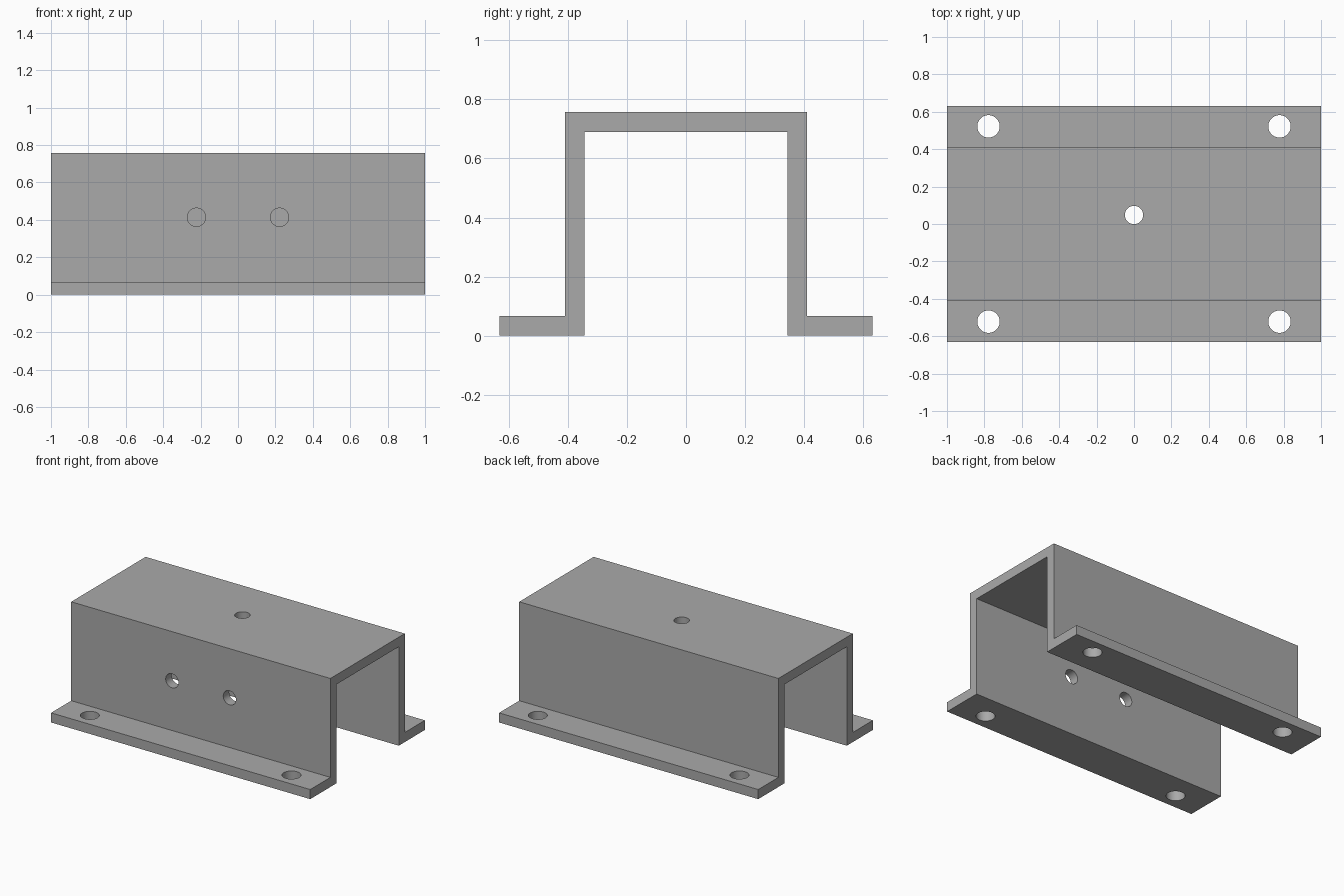
import bpy
import bmesh
from math import pi

cube = bpy.data.objects.get("Cube")
if cube:
    bpy.data.objects.remove(cube, do_unlink=True)

HALF_LENGTH = 1.0
FOOT, OUTER, INNER = 0.632, 0.41, 0.344   # half widths
TOP, UNDER, THICK = 0.757, 0.69, 0.067    # heights

grey = bpy.data.materials.new("plain grey")
grey.use_nodes = True
colour = (0.4, 0.4, 0.4, 1)
grey.diffuse_color = colour
grey.node_tree.nodes["Principled BSDF"].inputs["Base Color"].default_value = colour


def add_object(name, bm):
    bmesh.ops.recalc_face_normals(bm, faces=bm.faces)
    mesh = bpy.data.meshes.new(name)
    bm.to_mesh(mesh)
    bm.free()
    mesh.materials.append(grey)
    obj = bpy.data.objects.new(name, mesh)
    bpy.context.collection.objects.link(obj)
    return obj


# Hat-shaped bracket: half profile mirrored, then extruded along x
half = [(INNER, UNDER), (INNER, 0), (FOOT, 0), (FOOT, THICK), (OUTER, THICK), (OUTER, TOP)]
profile = half + [(-y, z) for y, z in reversed(half)]
bm = bmesh.new()
face = bm.faces.new([bm.verts.new((-HALF_LENGTH, y, z)) for y, z in profile])
extruded = bmesh.ops.extrude_face_region(bm, geom=[face], use_keep_orig=True)
moved = [v for v in extruded["geom"] if isinstance(v, bmesh.types.BMVert)]
bmesh.ops.translate(bm, verts=moved, vec=(2 * HALF_LENGTH, 0, 0))
bracket = add_object("mounting_bracket", bm)


def drill(name, location, radius, tilt=0):
    """Cut a round hole through one wall of the bracket."""
    bm = bmesh.new()
    bmesh.ops.create_cone(bm, cap_ends=True, segments=48, radius1=radius,
                          radius2=radius, depth=0.2)
    cutter = add_object(name, bm)
    cutter.location = location
    cutter.rotation_euler.x = tilt
    cutter.hide_render = True
    cutter.hide_viewport = True
    cutter.display_type = 'WIRE'
    cut = bracket.modifiers.new(name, 'BOOLEAN')
    cut.operation = 'DIFFERENCE'
    cut.solver = 'EXACT'
    cut.object = cutter


# Screw holes in the feet and front wall
for side, x_sign in (("left", 1), ("right", -1)):
    for end, y_sign in (("front", -1), ("back", 1)):
        drill(f"{end}_{side}_foot_hole", (x_sign * 0.778, y_sign * 0.522, THICK / 2), 0.06)
    drill(f"{side}_wall_hole", (x_sign * 0.222, -(OUTER + INNER) / 2, 0.414), 0.049, pi / 2)

# Single hole in the top plate
drill("top_hole", (0, 0.048, (TOP + UNDER) / 2), 0.049)

# Bake the holes into the bracket and remove the cutters
bpy.context.view_layer.update()
depsgraph = bpy.context.evaluated_depsgraph_get()
baked = bpy.data.meshes.new_from_object(bracket.evaluated_get(depsgraph))
cutters = [m.object for m in bracket.modifiers]
bracket.modifiers.clear()
bracket.data = baked
for cutter in cutters:
    bpy.data.objects.remove(cutter, do_unlink=True)

# Smooth hole walls, crisp plate edges
bpy.ops.object.select_all(action='DESELECT')
bracket.select_set(True)
bpy.context.view_layer.objects.active = bracket
bpy.ops.object.shade_smooth_by_angle(angle=pi / 6)
